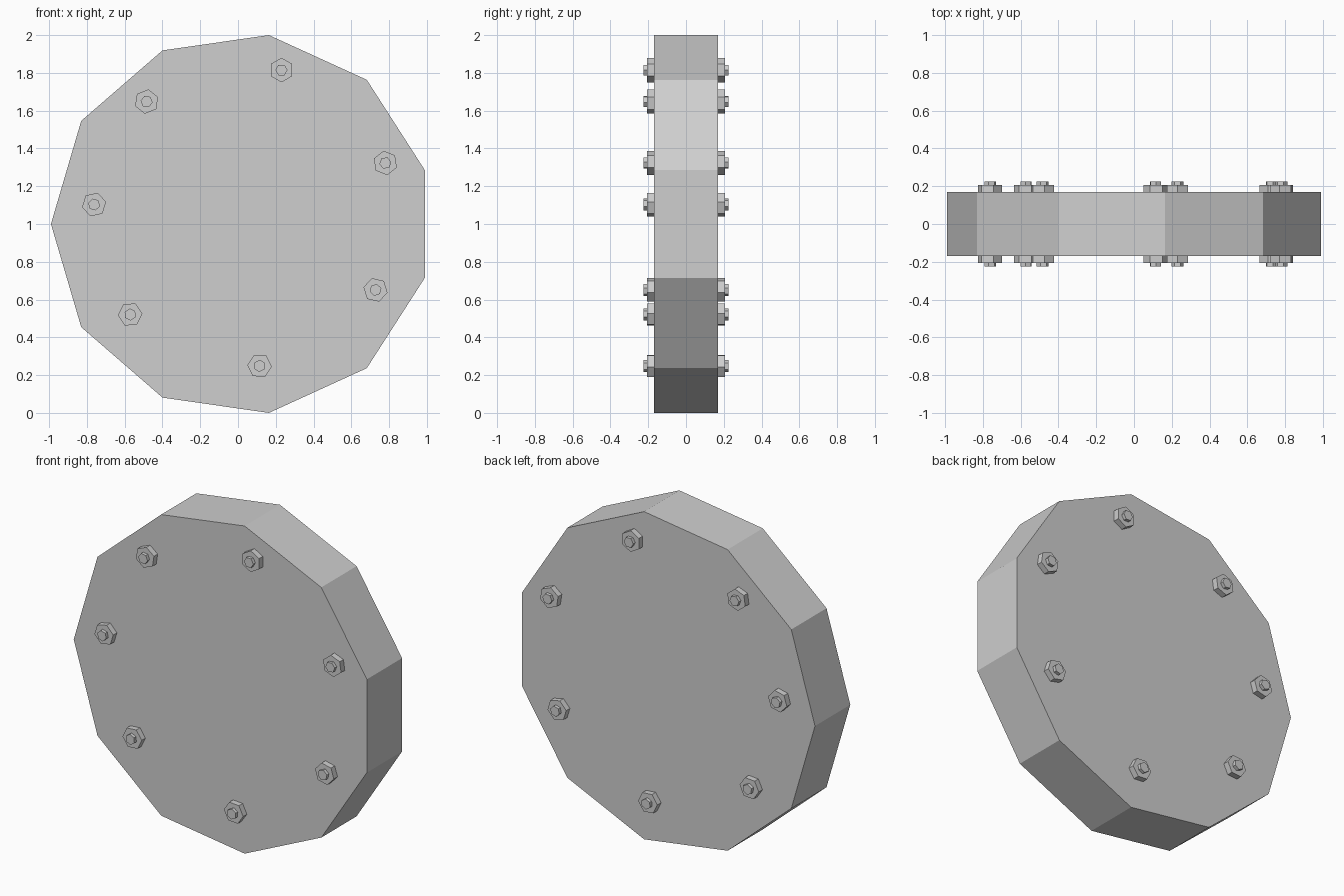
import bpy
import math
from mathutils import Matrix

cube = bpy.data.objects.get("Cube")
if cube:
    bpy.data.objects.remove(cube, do_unlink=True)

grey = bpy.data.materials.new("plain_grey")
grey.use_nodes = True
colour = (0.62, 0.62, 0.62, 1)
grey.diffuse_color = colour
grey.node_tree.nodes["Principled BSDF"].inputs["Base Color"].default_value = colour


def prism(name, sides, radius, x, z, y_from, y_to, turn):
    """Flat-sided prism along y; turn is the angle of one corner from +x towards +z."""
    bpy.ops.mesh.primitive_cylinder_add(vertices=sides, radius=radius, depth=y_to - y_from)
    obj = bpy.context.object
    obj.name = name
    # The primitive's first corner lies on +y: bring it to +x, then stand the axis along y
    spin = Matrix.Rotation(turn - math.pi / 2, 4, "Z")
    stand = Matrix.Rotation(math.pi / 2, 4, "X")
    obj.data.transform(stand @ spin)
    obj.location = (x, (y_from + y_to) / 2, z)
    obj.data.materials.append(grey)
    return obj


# Eleven-sided disc
HALF = 0.17
prism("disc", 11, 1.0103, 0.02, 1.0, -HALF, HALF, math.pi)

# Through-bolts, listed anticlockwise from the upper right
bolts = [(0.23, 1.815), (-0.484, 1.648), (-0.762, 1.103), (-0.571, 0.521),
         (0.114, 0.249), (0.728, 0.651), (0.78, 1.323)]
for i, (x, z) in enumerate(bolts):
    turn = math.pi / 6 + i * math.tau / 7
    # Hexagonal nut on each side
    for side, y_from, y_to in (("front", -0.206, -HALF + 0.01), ("back", HALF - 0.01, 0.206)):
        prism(f"{side}_nut_{i + 1}", 6, 0.065, x, z, y_from, y_to, turn)
    # Shank running through the disc, its ends standing proud of the nuts
    prism(f"bolt_shank_{i + 1}", 6, 0.032, x, z, -0.226, 0.226, turn + math.pi / 6)
